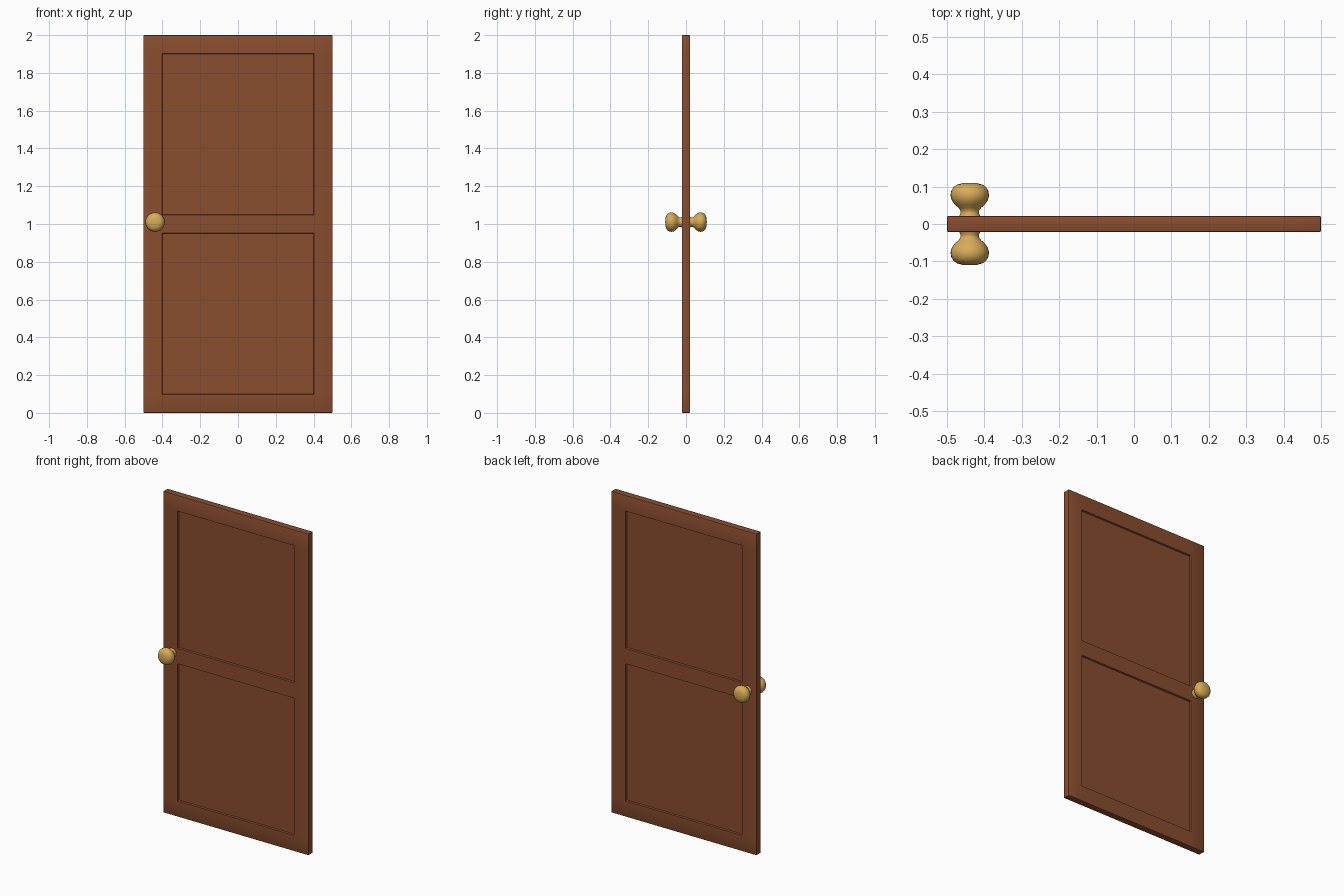
import bpy, bmesh, math

if "Cube" in bpy.data.objects:
    bpy.data.objects.remove(bpy.data.objects["Cube"])

def material(name, rgb):
    m = bpy.data.materials.new(name)
    m.diffuse_color = (*rgb, 1)
    m.use_nodes = True
    m.node_tree.nodes["Principled BSDF"].inputs["Base Color"].default_value = m.diffuse_color
    return m

wood = material("reddish brown wood", (0.25, 0.074, 0.028))
brass = material("brass", (0.69, 0.41, 0.10))

def finish(name, bm, mat, angle):
    bmesh.ops.recalc_face_normals(bm, faces=bm.faces)
    me = bpy.data.meshes.new(name)
    bm.to_mesh(me)
    bm.free()
    ob = bpy.data.objects.new(name, me)
    bpy.context.collection.objects.link(ob)
    me.materials.append(mat)
    bpy.ops.object.select_all(action='DESELECT')
    ob.select_set(True)
    bpy.context.view_layer.objects.active = ob
    bpy.ops.object.shade_smooth_by_angle(angle=math.radians(angle))
    return ob

# Door slab: a grid of stiles, rails and panels, extruded through the thickness
T = 0.021
xs = [-0.5, -0.402, 0.402, 0.5]
zs = [0, 0.098, 0.952, 1.048, 1.902, 2.0]
bm = bmesh.new()
grid = [[bm.verts.new((x, -T, z)) for x in xs] for z in zs]
for j in range(len(zs) - 1):
    for i in range(len(xs) - 1):
        bm.faces.new((grid[j][i], grid[j][i + 1], grid[j + 1][i + 1], grid[j + 1][i]))
res = bmesh.ops.extrude_face_region(bm, geom=bm.faces[:], use_keep_orig=True)
for v in [g for g in res["geom"] if isinstance(g, bmesh.types.BMVert)]:
    v.co.y = T
bmesh.ops.recalc_face_normals(bm, faces=bm.faces)

# Recessed panels on both sides
panels = [f for f in bm.faces if abs(f.normal.y) > 0.9 and f.calc_area() > 0.5]
bmesh.ops.inset_individual(bm, faces=panels, thickness=0.004, depth=-0.01)

# Softened outer edges
outer = [e for e in bm.edges if len(e.link_faces) == 2 and e.calc_face_angle() > 1.4
         and any(abs(f.normal.x) > 0.9 or abs(f.normal.z) > 0.9 for f in e.link_faces)
         and all(abs(v.co.x) > 0.49 or v.co.z < 0.01 or v.co.z > 1.99 for v in e.verts)]
bmesh.ops.bevel(bm, geom=outer, offset=0.003, segments=2, profile=0.5, affect='EDGES')
finish("door_panel", bm, wood, 30)

# Turned knobs: (radius, distance from the middle of the door)
profile = [(0.031, 0.015), (0.028, 0.022), (0.0245, 0.029), (0.025, 0.036), (0.030, 0.043),
           (0.040, 0.052), (0.048, 0.063), (0.0515, 0.075), (0.050, 0.087), (0.044, 0.098),
           (0.034, 0.105), (0.020, 0.109), (0.0, 0.110)]
SEG = 28
for side, name in ((-1, "front_knob"), (1, "back_knob")):
    bm = bmesh.new()
    vs = [bm.verts.new((r, 0, d)) for r, d in profile]
    edges = [bm.edges.new(p) for p in zip(vs, vs[1:])]
    bmesh.ops.spin(bm, geom=vs + edges, cent=(0, 0, 0), axis=(0, 0, 1),
                   angle=2 * math.pi, steps=SEG, use_duplicate=False)
    bmesh.ops.remove_doubles(bm, verts=bm.verts[:], dist=1e-5)
    bmesh.ops.holes_fill(bm, edges=[e for e in bm.edges if e.is_boundary], sides=0)
    for v in bm.verts:
        x, y, d = v.co
        v.co = (-0.439 + x, side * d, 1.01 + y)
    finish(name, bm, brass, 60)
